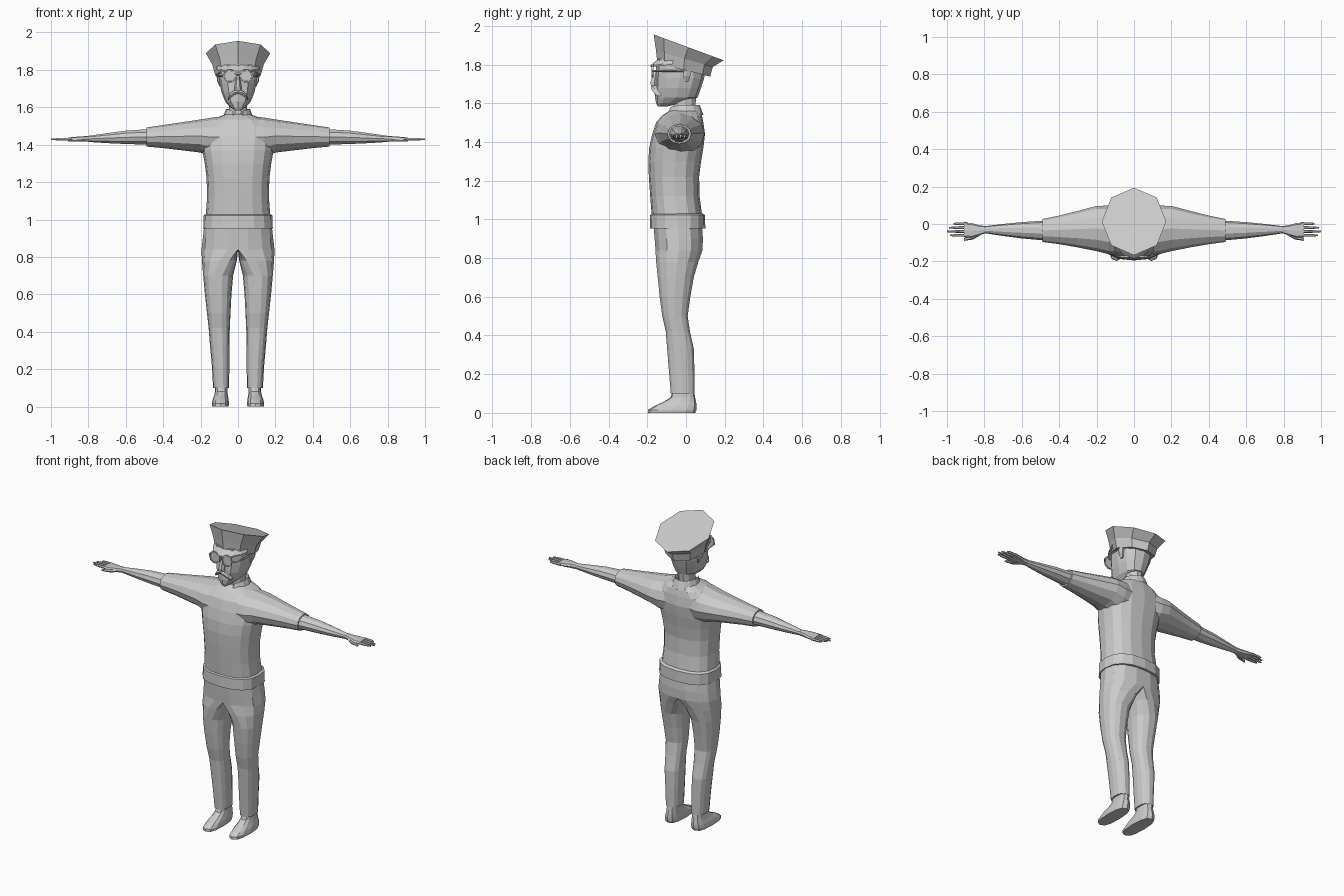
import bpy, bmesh, math
from mathutils import Vector

grey = bpy.data.materials.new("plain grey")
grey.diffuse_color = (0.6, 0.6, 0.6, 1)


def finish(name, bm, mirror=False):
    bmesh.ops.recalc_face_normals(bm, faces=bm.faces)
    me = bpy.data.meshes.new(name)
    bm.to_mesh(me)
    bm.free()
    me.materials.append(grey)
    ob = bpy.data.objects.new(name, me)
    bpy.context.collection.objects.link(ob)
    if mirror:
        ob.modifiers.new("mirror", 'MIRROR').use_clip = True
    return ob


def loft(name, rings, mirror=False, caps=True, closed=True):
    """Skin a list of point rings."""
    bm = bmesh.new()
    vs = [[bm.verts.new(p) for p in r] for r in rings]
    n = len(vs[0])
    for a, b in zip(vs, vs[1:]):
        for i in range(n if closed else n - 1):
            j = (i + 1) % n
            bm.faces.new((a[i], a[j], b[j], b[i]))
    if caps:
        bm.faces.new(vs[0])
        bm.faces.new(vs[-1])
    return finish(name, bm, mirror)


def oval(u0, u1, v0, v1, n, power=1.0, turn=0.0):
    """Rounded outline filling a rectangle; power below 1 squares it off."""
    pts = []
    for i in range(n):
        a = math.tau * (i + turn) / n
        c, s = math.cos(a), math.sin(a)
        pts.append(((u0 + u1) / 2 + (u1 - u0) / 2 * math.copysign(abs(c) ** power, c),
                    (v0 + v1) / 2 + (v1 - v0) / 2 * math.copysign(abs(s) ** power, s)))
    return pts


def up(rows, n, power=1.0):
    """Rings stacked in z from rows of z, x0, x1, y0, y1."""
    return [[(x, y, r[0]) for x, y in oval(*r[1:], n, power)] for r in rows]


def along(rows, n, power=1.0):
    """Rings stacked in x from rows of x, y0, y1, z0, z1."""
    return [[(r[0], y, z) for y, z in oval(*r[1:], n, power)] for r in rows]


# Shirt body and waistband
loft("shirt_body", up([(z, -w, w, a, b) for z, w, a, b in [
    (0.97, .172, -.175, .085), (1.03, .172, -.178, .082), (1.12, .165, -.185, .07),
    (1.22, .168, -.192, .068), (1.30, .178, -.195, .078), (1.37, .19, -.19, .09),
    (1.44, .195, -.175, .098), (1.50, .19, -.155, .09), (1.535, .14, -.125, .082),
    (1.565, .06, -.08, .065)]], 16, .8))
loft("waistband", up([(.953, -.186, .186, -.187, .10), (1.022, -.184, .184, -.185, .098),
                      (1.03, -.17, .17, -.175, .085)], 16, .8))

# Arms: sleeve, forearm, palm, fingers, thumb
loft("sleeve", along([(.08, -.165, .09, 1.33, 1.552), (.14, -.16, .098, 1.335, 1.545),
                      (.20, -.145, .097, 1.358, 1.535), (.30, -.125, .07, 1.37, 1.52),
                      (.40, -.108, .045, 1.382, 1.505), (.49, -.096, .027, 1.39, 1.492)],
                     12), True)
loft("forearm", along([(.48, -.088, .018, 1.398, 1.485), (.60, -.077, .01, 1.402, 1.477),
                       (.70, -.064, 0, 1.407, 1.463), (.80, -.049, -.012, 1.414, 1.448)],
                      10), True)
loft("palm", along([(.79, -.048, -.012, 1.416, 1.447), (.83, -.062, -.006, 1.416, 1.445),
                    (.87, -.075, .006, 1.417, 1.442), (.91, -.07, .006, 1.42, 1.438)],
                   8, .7), True)
for i, tip in enumerate((.965, .99, 1.0, .985)):
    y = .002 - .0205 * i
    loft("finger", along([(.89, y - .009, y + .008, 1.42, 1.438),
                          (.95, y - .008, y + .006, 1.421, 1.437),
                          (tip, y - .005, y + .003, 1.425, 1.433)], 6), True)
loft("thumb", along([(.82, -.06, -.035, 1.418, 1.438), (.86, -.083, -.06, 1.415, 1.433),
                     (.91, -.09, -.075, 1.415, 1.428)], 6), True)


# Trousers: half-round at the hips, turning into a full oval down the leg
def leg_ring(z, x0, x1, y0, y1, split):
    full = oval(x0, x1, y0, y1, 14, .85)
    half = oval(-x1, x1, y0, y1, 14, .85)
    return [((1 - split) * max(h[0], 0) + split * f[0], f[1], z) for f, h in zip(full, half)]


loft("trouser_leg", [leg_ring(*r) for r in [
    (.97, 0, .18, -.17, .085, 0), (.90, 0, .188, -.165, .09, 0),
    (.84, 0, .195, -.16, .088, 0), (.78, .010, .193, -.157, .066, .6),
    (.70, .026, .186, -.148, .042, 1), (.60, .035, .177, -.138, .024, 1),
    (.50, .04, .166, -.124, .01, 1), (.42, .044, .157, -.106, .022, 1),
    (.33, .045, .15, -.099, .042, 1), (.22, .046, .14, -.09, .045, 1),
    (.10, .048, .133, -.08, .046, 1)]], True)

# Shoes
loft("shoe", up([(0, .05, .138, -.198, .048), (.016, .048, .14, -.196, .054),
                 (.035, .05, .136, -.165, .055), (.058, .054, .128, -.115, .052),
                 (.08, .057, .123, -.08, .047), (.13, .058, .122, -.066, .04)],
                12, .75), True)

# Neck, open collar with two points
loft("neck", up([(1.51, -.052, .052, -.075, .05), (1.57, -.048, .048, -.068, .05),
                 (1.66, -.05, .05, -.065, .058)], 10))
collar = []
for k, r in ((0, .058), (1, .064), (2, .084)):
    ring = []
    for i in range(13):
        a = math.radians(-78 + 336 * i / 12)
        front = max(0, -math.sin(a)) ** 2
        x, y = r * math.sin(a + math.pi / 2), -.006 + (r + .012) * math.sin(a)
        if i in (0, 12):
            x = math.copysign((.03, .03, .012)[k], x)
        ring.append((x, y - .012 * (k == 2) * front,
                     (1.55, 1.592, 1.54)[k] - front * (.02, .012, .035)[k]))
    collar.append(ring)
loft("collar", collar, caps=False, closed=False)

# Head, nose, ears
loft("head", up([(z, -w, w, a, b) for z, w, a, b in [
    (1.583, .014, -.145, -.10), (1.60, .04, -.155, -.02), (1.63, .068, -.16, .06),
    (1.68, .088, -.16, .078), (1.73, .098, -.158, .094), (1.78, .102, -.155, .1),
    (1.83, .1, -.15, .09)]], 12, .85))
loft("nose", up([(1.69, -.02, .02, -.184, -.14), (1.71, -.019, .019, -.187, -.14),
                 (1.77, -.009, .009, -.166, -.14)], 6))
loft("ear", up([(1.71, .088, .098, -.01, .012), (1.74, .09, .112, -.018, .025),
                (1.78, .09, .116, -.016, .03), (1.795, .09, .105, -.008, .02)], 6), True)

# Drooping moustache
loft("moustache", along([(0, -.182, -.15, 1.672, 1.696), (.022, -.182, -.145, 1.664, 1.692),
                         (.042, -.172, -.135, 1.648, 1.676),
                         (.054, -.155, -.125, 1.636, 1.652)], 6), True)


# Spectacles: round lenses, bridge, side bars
def disc(y, r):
    return [(.043 + x, y, 1.768 + z) for x, z in oval(-r, r, -r, r, 10)]


loft("lens", [disc(-.168, .037), disc(-.178, .037), disc(-.178, .031), disc(-.174, .03)], True)
loft("bridge", along([(-.012, -.179, -.17, 1.771, 1.779), (.012, -.179, -.17, 1.771, 1.779)], 4))
loft("side_bar", [[(x, y, z) for x, z in oval(c - .005, c + .005, 1.762, 1.772, 4)]
                  for y, c in ((-.172, .079), (-.15, .098), (-.06, .107), (.0, .106))], True)


# Peaked cap: eight sides, tilted back
def cap_ring(w, y0, y1, z0, z1):
    return [(x, y, z0 + (z1 - z0) * (y - y0) / (y1 - y0))
            for x, y in oval(-w, w, y0, y1, 8)]


loft("cap", [cap_ring(.122, -.148, .125, 1.805, 1.738),
             cap_ring(.138, -.155, .138, 1.873, 1.787),
             cap_ring(.172, -.167, .194, 1.955, 1.822)])

# Visor: curved plate under the cap front
visor = [[], [], [], []]
for i in range(9):
    a = math.radians(200 + 140 * i / 8)
    c, s = math.cos(a), math.sin(a)
    dip = .022 * max(0, -s)
    visor[0].append((.116 * c, -.012 + .132 * s, 1.80))
    visor[1].append((.122 * c, -.012 + .172 * s, 1.808 - dip))
    visor[2].append((.122 * c, -.012 + .172 * s, 1.816 - dip))
    visor[3].append((.116 * c, -.012 + .132 * s, 1.83))
loft("visor", visor)
